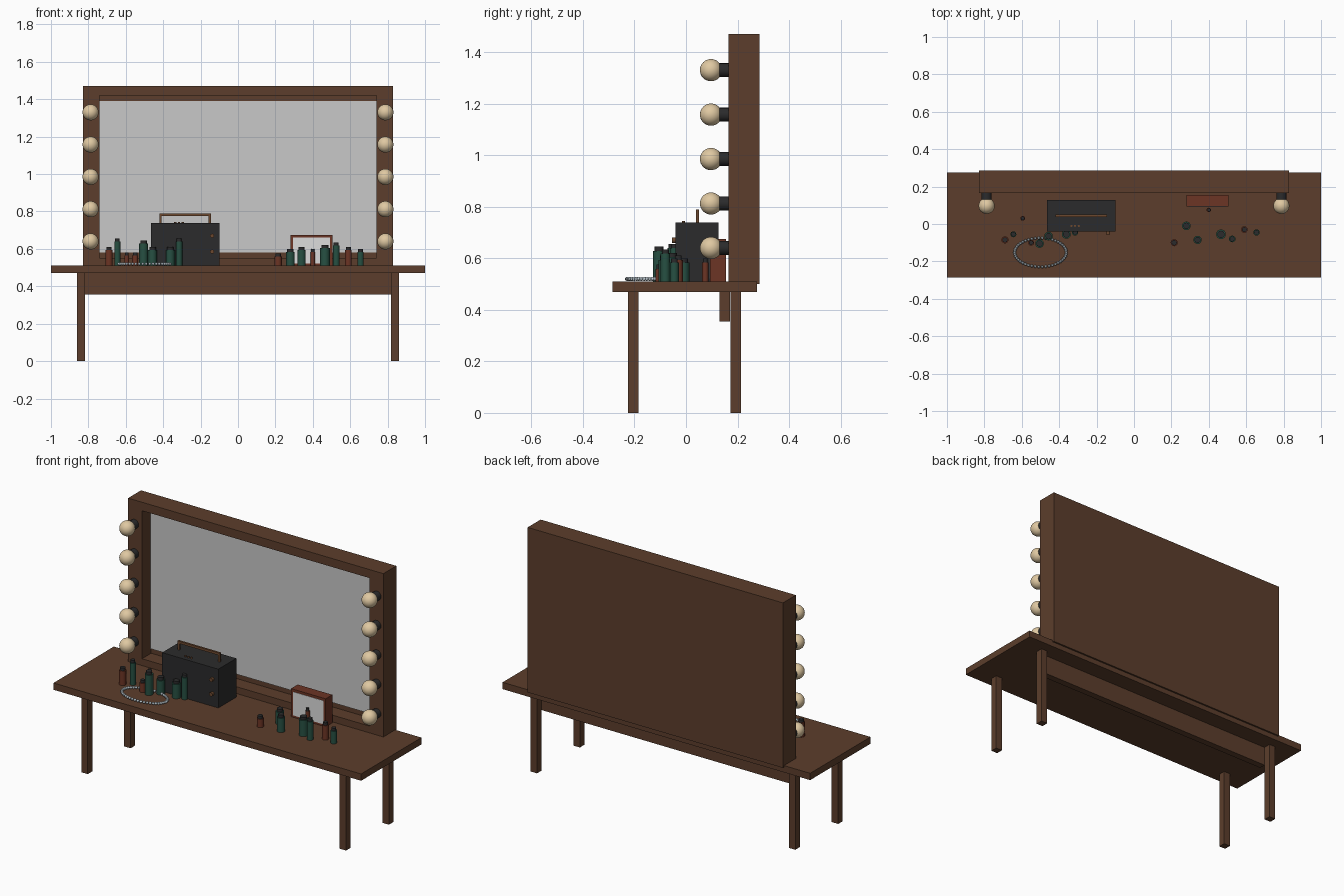
import bpy, math
from mathutils import Vector

cube = bpy.data.objects.get("Cube")
if cube:
    bpy.data.objects.remove(cube, do_unlink=True)


def material(name, r, g, b):
    m = bpy.data.materials.new(name)
    m.use_nodes = True
    m.diffuse_color = (r, g, b, 1)
    m.node_tree.nodes["Principled BSDF"].inputs["Base Color"].default_value = (r, g, b, 1)
    return m


WOOD = material("brown wood", .107, .048, .025)
MIRROR = material("mirror grey", .58, .58, .58)
CREAM = material("bulb cream", .74, .58, .36)
BLACK = material("charcoal", .024, .024, .025)
GREEN = material("bottle green", .02, .08, .055)
RED = material("rust red", .15, .035, .018)
BRONZE = material("bronze", .15, .065, .028)
PEARL = material("pearl", .55, .63, .68)
WHITE = material("picture white", .72, .72, .72)


def finish(name, mat, smooth=False):
    ob = bpy.context.object
    ob.name = name
    ob.data.materials.append(mat)
    if smooth:
        bpy.ops.object.shade_smooth_by_angle()
    return ob


def box(name, mat, x, y, z):
    """Box from three (low, high) ranges."""
    lo, hi = Vector((x[0], y[0], z[0])), Vector((x[1], y[1], z[1]))
    bpy.ops.mesh.primitive_cube_add(size=1, location=(lo + hi) / 2)
    bpy.context.object.scale = hi - lo
    bpy.ops.object.transform_apply(location=False, rotation=False)
    return finish(name, mat)


def rod(name, mat, start, end, radius, sides=16):
    a, b = Vector(start), Vector(end)
    bpy.ops.mesh.primitive_cylinder_add(vertices=sides, radius=radius, depth=(b - a).length,
                                        location=(a + b) / 2)
    bpy.context.object.rotation_euler = (b - a).to_track_quat("Z", "Y").to_euler()
    return finish(name, mat, True)


def ball(name, mat, centre, radius, segments, rings):
    bpy.ops.mesh.primitive_uv_sphere_add(segments=segments, ring_count=rings,
                                         radius=radius, location=centre)
    return finish(name, mat, True)


def border(name, mat, outer_x, outer_z, inner_x, inner_z, y):
    """Rectangular surround made of two posts and two rails."""
    box(name + "_post_right", mat, (outer_x[0], inner_x[0]), y, outer_z)
    box(name + "_post_left", mat, (inner_x[1], outer_x[1]), y, outer_z)
    box(name + "_rail_bottom", mat, inner_x, y, (outer_z[0], inner_z[0]))
    box(name + "_rail_top", mat, inner_x, y, (inner_z[1], outer_z[1]))


# Table
TOP = .51
box("table_top", WOOD, (-1, 1), (-.285, .275), (.47, TOP))
box("apron", WOOD, (-.82, .82), (.13, .17), (.355, .47))
for side, x in (("right", -.84), ("left", .84)):
    for end, y in (("front", -.205), ("back", .193)):
        box(f"{end}_leg_{side}", WOOD, (x - .021, x + .021), (y - .021, y + .021), (0, .47))

# Mirror with its deep wooden surround
border("mirror_frame", WOOD, (-.83, .83), (TOP, 1.47), (-.74, .74), (.55, 1.42), (.165, .25))
box("back_panel", WOOD, (-.83, .83), (.25, .285), (.5, 1.47))
box("mirror_glass", MIRROR, (-.74, .74), (.242, .25), (.58, 1.39))

# Bulbs and sockets on both posts
for side, x in (("right", -.788), ("left", .788)):
    for i in range(5):
        z = .64 + i * .1725
        rod(f"socket_{side}", BLACK, (x, .11, z), (x, .166, z), .027)
        ball(f"bulb_{side}", CREAM, (x, .097, z), .043, 24, 16)

# Radio with handle, dials and buttons
box("radio_body", BLACK, (-.465, -.1), (-.04, .127), (TOP, .738))
HY = (.038, .05)
for x in (-.42, -.157):
    box("handle_post", BRONZE, (x, x + .012), HY, (.735, .79))
box("handle_bar", BRONZE, (-.42, -.145), HY, (.776, .79))
for z in (.67, .585):
    rod("radio_dial", BRONZE, (-.138, -.055, z), (-.138, -.038, z), .011)
for i in range(3):
    x = -.335 + i * .02
    rod("radio_button", BRONZE, (x, -.01, .735), (x, -.01, .745), .006, 12)

# Small picture stand
box("picture_back", RED, (.28, .505), (.1, .155), (TOP, .675))
border("picture_frame", RED, (.28, .505), (TOP, .675), (.294, .491), (.522, .66), (.093, .1))
box("picture", WHITE, (.294, .491), (.091, .1), (.522, .66))

# Bottles: x, y, radius, top height
GREENS = [(-.645, -.055, .016, .655), (-.505, -.105, .023, .645), (-.457, -.065, .023, .61),
          (-.362, -.055, .024, .61), (-.315, -.045, .017, .655), (.28, -.01, .023, .6),
          (.34, -.085, .022, .61), (.465, -.055, .026, .62), (.525, -.08, .018, .635),
          (.655, -.045, .017, .6)]
REDS = [(-.69, -.085, .019, .61), (-.595, .03, .013, .58), (-.55, -.1, .016, .58),
        (.215, -.1, .019, .575), (.4, .075, .012, .6), (.59, -.03, .018, .61)]
for colour, mat, bottles in (("green", GREEN, GREENS), ("red", RED, REDS)):
    for x, y, r, top in bottles:
        neck = top - .016
        rod(f"{colour}_bottle", mat, (x, y, TOP), (x, y, neck), r)
        rod(f"{colour}_bottle_cap", BLACK, (x, y, neck), (x, y, top), r * .75)

# Bead necklace lying in a loop
BEADS = 46
for i in range(BEADS):
    a = math.tau * i / BEADS
    ball("necklace_bead", PEARL, (-.5 + .138 * math.cos(a), -.152 + .077 * math.sin(a), TOP + .01),
         .008, 10, 6)
